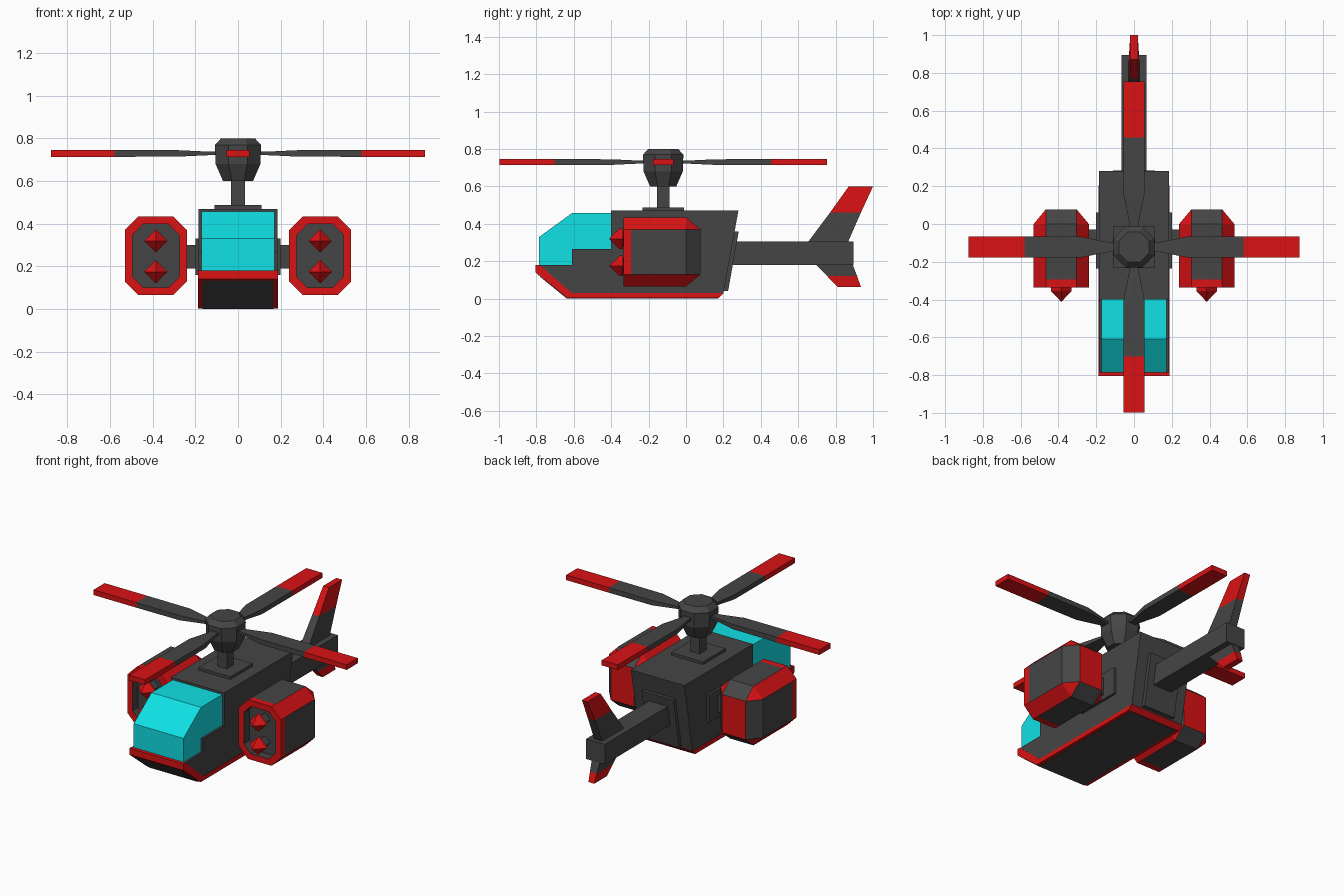
import bpy, bmesh
from math import pi, cos, sin

if "Cube" in bpy.data.objects:
    bpy.data.objects.remove(bpy.data.objects["Cube"])


def material(name, color):
    m = bpy.data.materials.new(name)
    m.diffuse_color = (*color, 1)
    m.use_nodes = True
    m.node_tree.nodes["Principled BSDF"].inputs["Base Color"].default_value = m.diffuse_color
    return m


GREY = material("dark_grey", (0.06, 0.06, 0.06))
RED = material("red", (0.7, 0.006, 0.007))
CYAN = material("cyan_glass", (0.005, 0.75, 0.78))


def finish(name, bm, mats):
    bmesh.ops.remove_doubles(bm, verts=bm.verts, dist=1e-5)
    bmesh.ops.recalc_face_normals(bm, faces=bm.faces)
    me = bpy.data.meshes.new(name)
    bm.to_mesh(me)
    bm.free()
    for m in mats:
        me.materials.append(m)
    ob = bpy.data.objects.new(name, me)
    bpy.context.collection.objects.link(ob)
    return ob


def loft(name, rings, mats=(GREY,), pick=lambda ring, side: 0):
    """Skin closed rings of points; pick() gives the material of each face (ring -1 = start cap)."""
    bm = bmesh.new()
    vs = [[bm.verts.new(p) for p in r] for r in rings]
    n = len(vs[0])
    for k in range(len(vs) - 1):
        for i in range(n):
            j = (i + 1) % n
            f = bm.faces.new((vs[k][i], vs[k][j], vs[k + 1][j], vs[k + 1][i]))
            f.material_index = pick(k, i)
    bm.faces.new(vs[0]).material_index = pick(-1, 0)
    bm.faces.new(vs[-1]).material_index = pick(len(vs) - 1, 0)
    bmesh.ops.remove_doubles(bm, verts=bm.verts, dist=1e-5)
    return finish(name, bm, mats)


def prism(name, profile, half, mat=GREY):
    """Extrude a (y, z) side profile across x."""
    return loft(name, [[(x, y, z) for y, z in profile] for x in (-half, half)], (mat,))


def box(name, x, y, z, mat=GREY):
    return loft(name, [[(a, y[0], z[0]), (a, y[1], z[0]), (a, y[1], z[1]), (a, y[0], z[1])] for a in x], (mat,))


# fuselage
prism("hull", [(-0.80, 0.18), (-0.61, 0.03), (0.20, 0.03), (0.28, 0.47), (-0.40, 0.47),
               (-0.40, 0.265), (-0.61, 0.265), (-0.61, 0.18)], 0.185)
prism("windshield", [(-0.785, 0.18), (-0.60, 0.18), (-0.60, 0.26), (-0.39, 0.26), (-0.39, 0.457),
                     (-0.61, 0.457), (-0.785, 0.33)], 0.172, CYAN)
prism("belly_trim", [(-0.805, 0.18), (-0.805, 0.14), (-0.635, 0.003), (0.175, 0.003), (0.203, 0.03),
                     (-0.61, 0.03), (-0.785, 0.181)], 0.187, RED)
prism("belly_panel", [(-0.803, 0.135), (-0.637, 0.0), (0.172, 0.0), (0.172, 0.01), (-0.632, 0.01)], 0.167)

# tail
prism("tail_mount", [(0.19, 0.04), (0.225, 0.04), (0.282, 0.36), (0.24, 0.36)], 0.11)
box("tail_boom", (-0.065, 0.065), (0.23, 0.895), (0.18, 0.305))


def fin(name, sections):
    # each section: height, rear-to-front extent, half thickness; outer part is red
    rings = [[(-t, y0, z), (t, y0, z), (t, y1, z), (-t, y1, z)] for z, y0, y1, t in sections]
    loft(name, rings, (GREY, RED), lambda k, i: int(k >= 1))


fin("upper_fin", [(0.30, 0.65, 0.865, 0.028), (0.46, 0.77, 0.935, 0.024), (0.60, 0.87, 1.0, 0.02)])
fin("lower_fin", [(0.185, 0.69, 0.89, 0.028), (0.12, 0.755, 0.915, 0.024), (0.063, 0.81, 0.935, 0.02)])

# side pods, with recessed fronts and two rockets each
CZ = 0.25


def octagon(cx, y, a, b, c):
    pts = [(a - c, b), (-a + c, b), (-a, b - c), (-a, -b + c),
           (-a + c, -b), (a - c, -b), (a, -b + c), (a, b - c)]
    return [(cx + px, y, CZ + pz) for px, pz in pts]


def pod_color(ring, side):
    if ring in (-1, 0):
        return 0                      # recess
    if ring in (1, 2, 5):
        return 1                      # rim and rear cap
    return side % 2                   # chamfers red, flats grey


for s, label in ((-1, "left"), (1, "right")):
    cx = 0.385 * s
    loft(label + "_pod", [octagon(cx, -0.28, 0.11, 0.148, 0.05),
                          octagon(cx, -0.335, 0.11, 0.148, 0.05),
                          octagon(cx, -0.335, 0.146, 0.185, 0.065),
                          octagon(cx, -0.295, 0.146, 0.185, 0.065),
                          octagon(cx, 0.0, 0.146, 0.185, 0.065),
                          octagon(cx, 0.078, 0.081, 0.12, 0.0)], (GREY, RED), pod_color)
    for z, pos in ((0.32, "upper"), (0.175, "lower")):
        rings = [[(cx + r * cos(k * pi / 2), y, z + r * sin(k * pi / 2)) for k in range(4)]
                 for y, r in ((-0.27, 0.035), (-0.335, 0.035), (-0.337, 0.055), (-0.355, 0.055), (-0.41, 0.002))]
        loft(f"{label}_{pos}_rocket", rings, (GREY, RED), lambda k, i: int(k >= 1))
    box(label + "_pod_plate", (0.18 * s, 0.2 * s), (-0.235, 0.06), (0.16, 0.33))
    box(label + "_pod_arm", (0.19 * s, 0.25 * s), (-0.14, -0.03), (0.19, 0.30))

# rotor mast and hub
RY = -0.122
box("mast_plate", (-0.11, 0.11), (RY - 0.11, RY + 0.11), (0.465, 0.487))
box("mast", (-0.032, 0.032), (RY - 0.034, RY + 0.034), (0.48, 0.62))
hub_rings = []
for z, r in ((0.60, 0.07), (0.68, 0.105), (0.77, 0.108), (0.80, 0.08)):
    R = r / cos(pi / 8)
    hub_rings.append([(R * cos(pi / 8 + k * pi / 4), RY + R * sin(pi / 8 + k * pi / 4), z) for k in range(8)])
loft("rotor_hub", hub_rings)

# rotor blades
for k in range(4):
    rings = [[(r, -w, -t), (r, w, -t), (r, w, t), (r, -w, t)]
             for r, w, t in ((0.08, 0.025, 0.008), (0.13, 0.025, 0.008), (0.28, 0.055, 0.015),
                             (0.58, 0.055, 0.016), (0.876, 0.055, 0.016))]
    blade = loft(f"rotor_blade_{k + 1}", rings, (GREY, RED), lambda j, i: int(j >= 3))
    blade.location = (0, RY, 0.73)
    blade.rotation_euler.z = k * pi / 2
